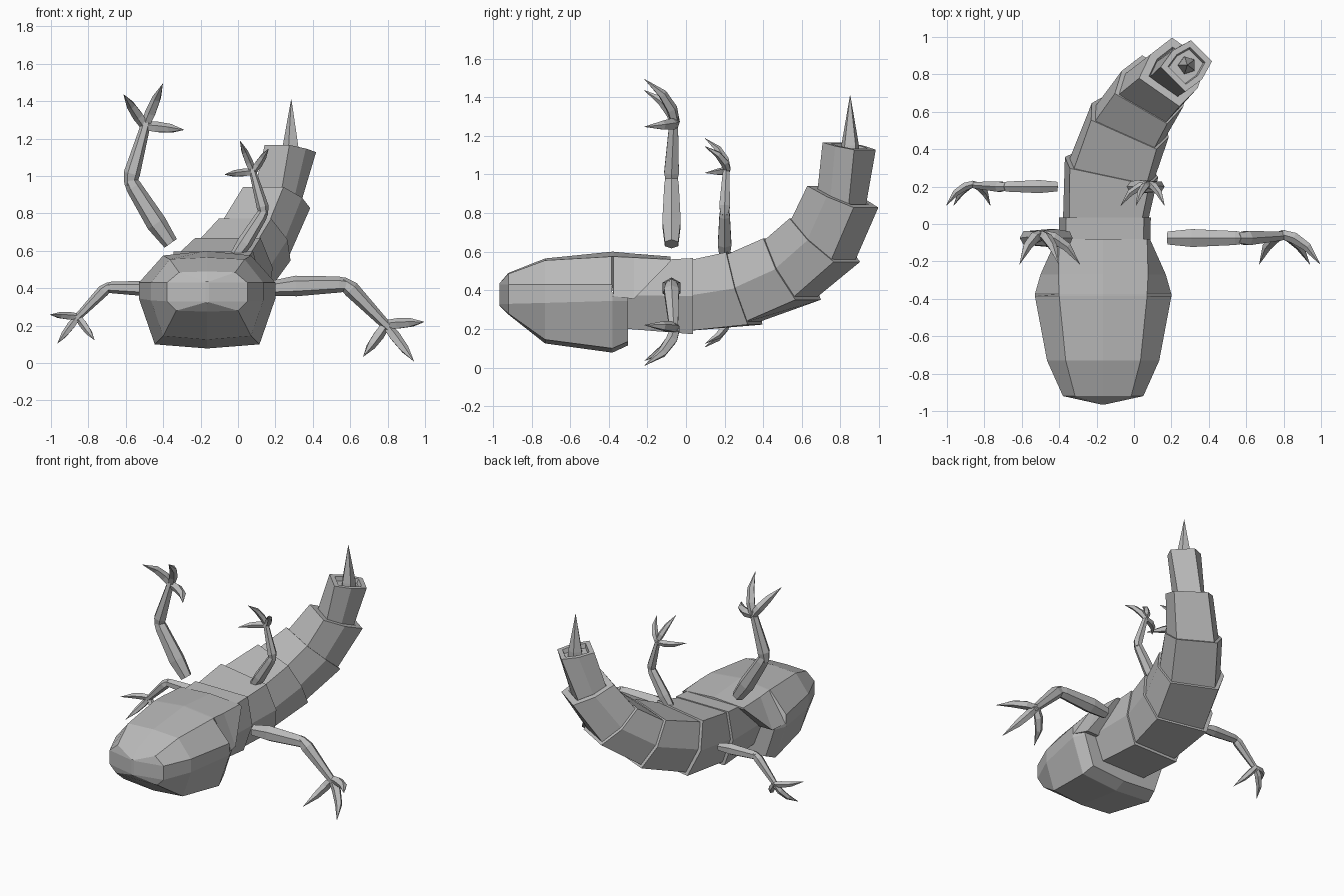
import bpy, bmesh, math
from mathutils import Vector, Matrix

if "Cube" in bpy.data.objects:
    bpy.data.objects.remove(bpy.data.objects["Cube"])

grey = bpy.data.materials.new("grey")
grey.diffuse_color = (0.5, 0.5, 0.5, 1)
grey.use_nodes = True
grey.node_tree.nodes["Principled BSDF"].inputs["Base Color"].default_value = grey.diffuse_color


def loft(bm, rings):
    """Skin closed rings of equal point count and cap both ends."""
    vs = [[bm.verts.new(p) for p in r] for r in rings]
    n = len(vs[0])
    for a, b in zip(vs, vs[1:]):
        for i in range(n):
            j = (i + 1) % n
            bm.faces.new((a[i], a[j], b[j], b[i]))
    bm.faces.new(vs[0][::-1])
    bm.faces.new(vs[-1])


def finish(bm, name):
    bmesh.ops.recalc_face_normals(bm, faces=bm.faces[:])
    me = bpy.data.meshes.new(name)
    bm.to_mesh(me)
    bm.free()
    me.materials.append(grey)
    ob = bpy.data.objects.new(name, me)
    bpy.context.collection.objects.link(ob)
    return ob


def tube(bm, pts, radii, sides):
    pts = [Vector(p) for p in pts]
    rings = []
    for i, p in enumerate(pts):
        t = (pts[min(i + 1, len(pts) - 1)] - pts[max(i - 1, 0)]).normalized()
        u = t.cross(Vector((0, 1, 0))).normalized()
        v = t.cross(u)
        rings.append([p + radii[i] * (u * math.cos(k * math.tau / sides) + v * math.sin(k * math.tau / sides))
                      for k in range(sides)])
    loft(bm, rings)


HX = -0.165  # head centre line

# Upper head shell: y, rim half width, rim z, shoulder half width, shoulder z, ridge z
shell = [(-0.965, 0.01, 0.43, 0.008, 0.435, 0.437),
         (-0.92, 0.215, 0.43, 0.15, 0.485, 0.49),
         (-0.73, 0.30, 0.43, 0.20, 0.555, 0.565),
         (-0.385, 0.365, 0.43, 0.235, 0.575, 0.60),
         (-0.375, 0.365, 0.37, 0.235, 0.575, 0.60),
         (-0.27, 0.335, 0.355, 0.24, 0.57, 0.59),
         (-0.08, 0.25, 0.55, 0.235, 0.56, 0.575)]
bm = bmesh.new()
loft(bm, [[(HX - w, y, z), (HX - s, y, sz), (HX, y, tz), (HX + s, y, sz), (HX + w, y, z)]
          for y, w, z, s, sz, tz in shell])
finish(bm, "head_shell")

# Lower jaw: y, half width, top z, side z, bottom half width, bottom edge z, keel z
jaw = [(-0.965, 0.01, 0.43, 0.33, 0.008, 0.325, 0.32),
       (-0.92, 0.215, 0.43, 0.33, 0.165, 0.28, 0.275),
       (-0.73, 0.30, 0.43, 0.335, 0.235, 0.145, 0.125),
       (-0.385, 0.365, 0.43, 0.345, 0.28, 0.10, 0.078),
       (-0.38, 0.365, 0.37, 0.345, 0.28, 0.10, 0.078),
       (-0.30, 0.33, 0.37, 0.345, 0.26, 0.135, 0.115)]
bm = bmesh.new()
loft(bm, [[(HX - w, y, t), (HX - w, y, m), (HX - b, y, bz), (HX, y, k),
           (HX + b, y, bz), (HX + w, y, m), (HX + w, y, t)]
          for y, w, t, m, b, bz, k in jaw])
finish(bm, "lower_jaw")

# Body and tail joints: centre, yaw, pitch, half width and height
joints = [((-0.16, -0.36, 0.375), 0, 0, 0.24, 0.17),
          ((-0.155, 0.035, 0.37), 0, 0, 0.245, 0.197),
          ((-0.12, 0.305, 0.41), 12, 16, 0.255, 0.195),
          ((-0.02, 0.555, 0.51), 24, 28, 0.225, 0.18),
          ((0.10, 0.725, 0.66), 30, 48, 0.19, 0.168),
          ((0.215, 0.818, 0.885), 35, 68, 0.155, 0.15),
          ((0.285, 0.85, 1.147), 45, 80, 0.11, 0.11)]
HEX = [(-0.85, 1), (0.85, 1), (1, 0), (0.72, -1), (-0.72, -1), (-1, 0)]


def section(joint, scale=1.0, push=0.0, size=None):
    c, yaw, pitch, w, h = joint
    w, h = size or (w, h)
    a, p = math.radians(yaw), math.radians(pitch)
    d = Vector((math.sin(a) * math.cos(p), math.cos(a) * math.cos(p), math.sin(p)))
    s = Vector((math.cos(a), -math.sin(a), 0))
    up = s.cross(d)
    return [Vector(c) + d * push + s * (x * w * scale) + up * (z * h * scale) for x, z in HEX]


for i in range(1, len(joints)):
    prev, end = joints[i - 1], joints[i]
    # each segment starts inside the lip of the one before
    start = section(prev, 1.0 if i == 1 else 0.92, -0.04 if i > 1 else 0,
                    (0.115, 0.11) if i == 6 else None)
    bm = bmesh.new()
    loft(bm, [start, section(end), section(end, 0.72), section(end, 0.66, -0.03)])
    finish(bm, "neck" if i == 1 else f"tail_segment_{i - 1}")

# Tail spike
bm = bmesh.new()
tube(bm, [(0.283, 0.848, 1.09), (0.285, 0.85, 1.15), (0.285, 0.85, 1.41)], [0.052, 0.048, 0.001], 5)
finish(bm, "tail_spike")


# Limbs: one template, turned about y, mirrored and scaled
def limb(name, origin, scale, angle, side):
    bm = bmesh.new()
    wrist = Vector((0.61, 0.02, -0.195))
    tube(bm, [(0, 0, 0), (0.13, 0, 0.012), (0.36, 0, 0.02), (0.40, 0, 0.018)],
         [0.04, 0.055, 0.043, 0.036], 6)
    tube(bm, [(0.375, 0, 0.035), (0.425, 0, -0.005), (0.59, 0.01, -0.175), (0.635, 0.015, -0.22)],
         [0.03, 0.044, 0.028, 0.025], 6)
    for x, z in ((0.815, -0.18), (0.76, -0.39), (0.49, -0.365)):
        tip = Vector((x, -0.14, z))
        d = tip - wrist
        near = wrist + Vector((d.x * 0.32, d.y * 0.12, d.z * 0.32))
        mid = wrist + Vector((d.x * 0.66, d.y * 0.42, d.z * 0.66))
        tube(bm, [wrist, near, mid, tip], [0.025, 0.031, 0.025, 0.001], 5)
    turn = Matrix.Rotation(-math.radians(angle), 4, 'Y')
    size = Matrix.Diagonal((scale * side, scale, scale, 1))
    bmesh.ops.transform(bm, matrix=Matrix.Translation(origin) @ size @ turn, verts=bm.verts[:])
    finish(bm, name)


limb("front_right_limb", (0.18, -0.075, 0.40), 1.0, 0, 1)
limb("front_left_limb", (-0.36, -0.075, 0.64), 1.0, 120, 1)
limb("rear_left_limb", (-0.41, 0.20, 0.39), 0.73, 0, -1)
limb("rear_right_limb", (-0.02, 0.20, 0.565), 0.73, 120, -1)
